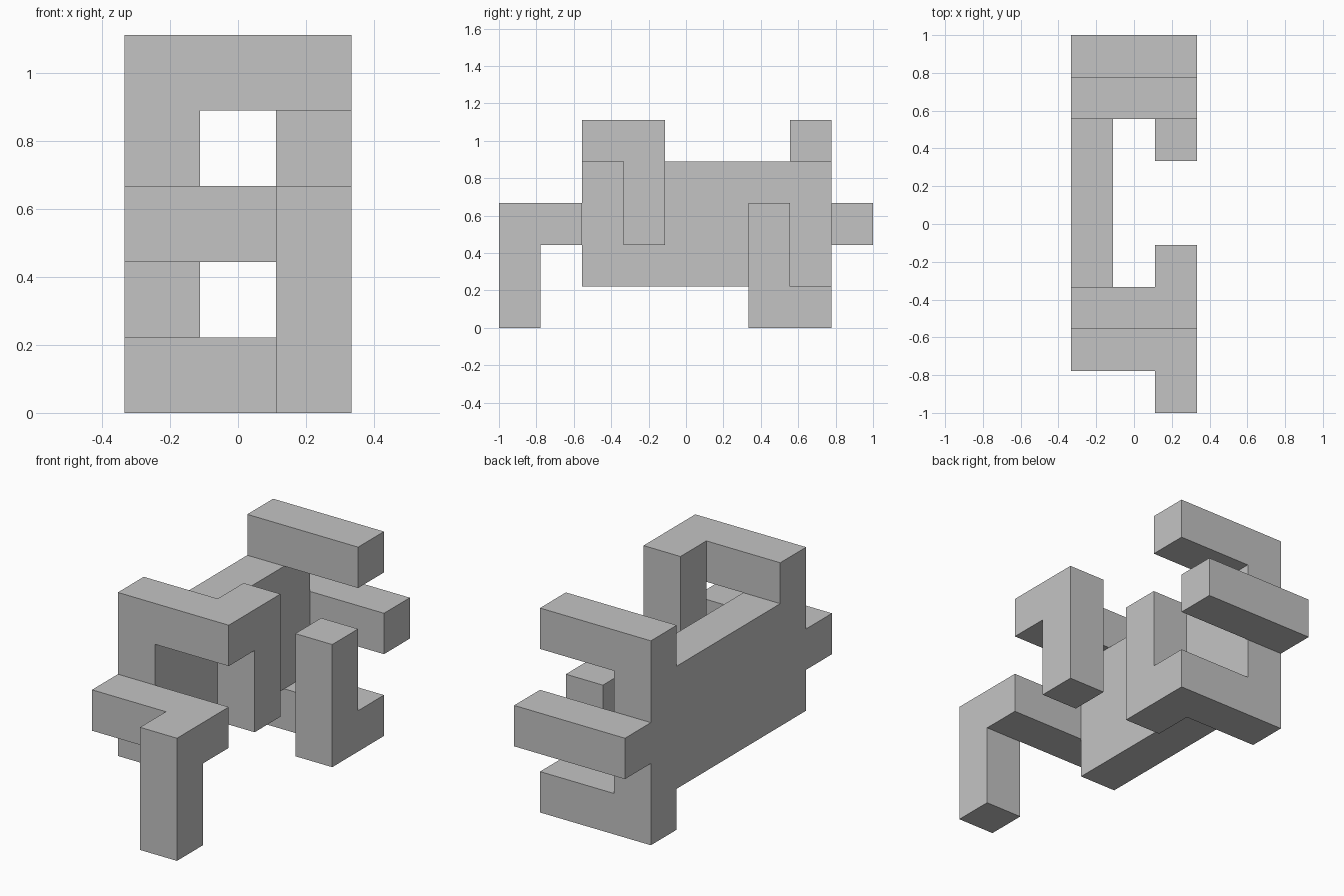
import bpy
import bmesh
from mathutils import Vector

cube = bpy.data.objects.get("Cube")
if cube:
    bpy.data.objects.remove(cube, do_unlink=True)

UNIT = 2 / 9                            # one block of the grid
ORIGIN = Vector((-1.5, -4.5, 0))        # grid corner, in blocks

grey = bpy.data.materials.new("plain grey")
grey.use_nodes = True
colour = (0.55, 0.55, 0.55, 1)
grey.diffuse_color = colour
grey.node_tree.nodes["Principled BSDF"].inputs["Base Color"].default_value = colour


def block(low, high):
    """All grid cells from low to high, both included."""
    return {(x, y, z)
            for x in range(low[0], high[0] + 1)
            for y in range(low[1], high[1] + 1)
            for z in range(low[2], high[2] + 1)}


def bar(y, z):
    """A bar across the full width."""
    return block((0, y, z), (2, y, z))


# Each part is a run of square blocks
parts = {
    "side_panel": block((0, 2, 1), (0, 7, 3)),
    "front_arm": bar(1, 2) | block((2, 0, 0), (2, 0, 2)),
    "upper_front_arm": bar(2, 4) | block((2, 3, 2), (2, 3, 4)),
    "upper_back_bar": bar(7, 4),
    "back_bar": bar(8, 2),
    "lower_back_arm": bar(7, 0) | block((2, 6, 0), (2, 6, 2)),
}
solid = set().union(*parts.values())


def build(name, cells):
    """Skin the cells, leaving out walls buried inside the model."""
    bm = bmesh.new()
    for cell in cells:
        centre = Vector(cell) + Vector((0.5, 0.5, 0.5))
        for axis in range(3):
            for sign in (-1, 1):
                normal = Vector((0, 0, 0))
                normal[axis] = sign
                beyond = tuple(int(c + n) for c, n in zip(cell, normal))
                if beyond in solid:
                    continue
                u = Vector((0, 0, 0))
                u[(axis + 1) % 3] = 0.5
                v = normal.cross(u)
                mid = centre + normal / 2
                corners = (mid - u - v, mid + u - v, mid + u + v, mid - u + v)
                bm.faces.new([bm.verts.new((c + ORIGIN) * UNIT) for c in corners])
    # Merge the squares into clean flat faces
    bmesh.ops.remove_doubles(bm, verts=bm.verts, dist=0.001)
    bmesh.ops.dissolve_limit(bm, angle_limit=0.01, verts=bm.verts, edges=bm.edges)
    mesh = bpy.data.meshes.new(name)
    bm.to_mesh(mesh)
    bm.free()
    mesh.materials.append(grey)
    bpy.context.collection.objects.link(bpy.data.objects.new(name, mesh))


for part_name, part_cells in parts.items():
    build(part_name, part_cells)
